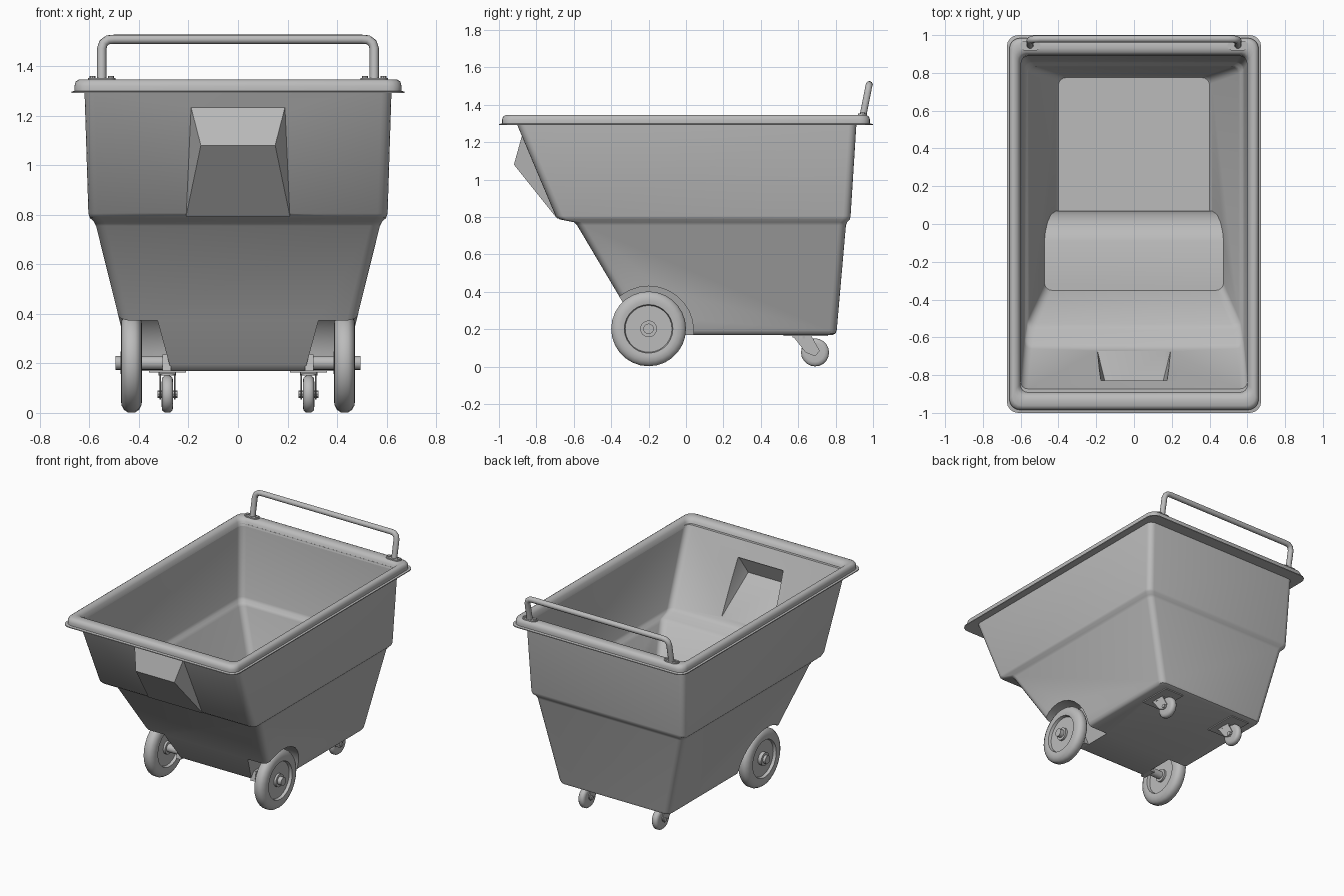
import bpy, bmesh
from math import sin, cos, pi, radians
from mathutils import Vector

cube = bpy.data.objects.get("Cube")
if cube:
    bpy.data.objects.remove(cube, do_unlink=True)

grey = bpy.data.materials.new("plain grey")
grey.use_nodes = True
grey.diffuse_color = (0.5, 0.5, 0.5, 1)
grey.node_tree.nodes["Principled BSDF"].inputs["Base Color"].default_value = (0.5, 0.5, 0.5, 1)


def make(name, bm, angle=35):
    bmesh.ops.recalc_face_normals(bm, faces=bm.faces)
    mesh = bpy.data.meshes.new(name)
    bm.to_mesh(mesh)
    bm.free()
    mesh.materials.append(grey)
    obj = bpy.data.objects.new(name, mesh)
    bpy.context.collection.objects.link(obj)
    smooth(obj, angle)
    return obj


def smooth(obj, angle=35):
    bpy.ops.object.select_all(action="DESELECT")
    bpy.context.view_layer.objects.active = obj
    obj.select_set(True)
    bpy.ops.object.shade_smooth_by_angle(angle=radians(angle))


def skin(bm, rings, closed=False):
    """Bridge equal-length rings of points; cap the ends unless closed."""
    loops = [[bm.verts.new(p) for p in ring] for ring in rings]
    n = len(loops[0])
    pairs = list(zip(loops, loops[1:])) + ([(loops[-1], loops[0])] if closed else [])
    for a, b in pairs:
        for i in range(n):
            j = (i + 1) % n
            bm.faces.new((a[i], a[j], b[j], b[i]))
    if not closed:
        bm.faces.new(loops[0])
        bm.faces.new(loops[-1])


def rounded_rect(z, hx, front, back, r=0.04, steps=4):
    pts = []
    corners = ((hx, back, 0), (-hx, back, 1), (-hx, front, 2), (hx, front, 3))
    for x, y, quarter in corners:
        cx = x - r if x > 0 else x + r
        cy = y - r if y == back else y + r
        for k in range(steps + 1):
            a = (quarter + k / steps) * pi / 2
            pts.append((cx + r * cos(a), cy + r * sin(a), z))
    return pts


def loft(name, levels, closed=False, angle=35):
    bm = bmesh.new()
    skin(bm, [rounded_rect(*lv) for lv in levels], closed)
    return make(name, bm, angle)


def hull(name, half_points):
    bm = bmesh.new()
    for x, y, z in half_points:
        bm.verts.new((x, y, z))
        bm.verts.new((-x, y, z))
    bmesh.ops.convex_hull(bm, input=bm.verts)
    return make(name, bm)


def prism(name, profile, x_in, x_out):
    """Extrude a (y, z) profile along x; x_in and x_out may depend on z."""
    bm = bmesh.new()
    skin(bm, [[(f(z), y, z) for y, z in profile] for f in (x_in, x_out)])
    return make(name, bm)


def combine(target, tool, operation):
    mod = target.modifiers.new("cut", "BOOLEAN")
    mod.operation, mod.solver, mod.object = operation, "EXACT", tool
    bpy.context.view_layer.objects.active = target
    bpy.ops.object.modifier_apply(modifier=mod.name)
    bpy.data.objects.remove(tool, do_unlink=True)


def lathe(name, profile, centre, n=28, axis="x", angle=35):
    """Spin (offset along axis, radius) pairs around an axis."""
    bm = bmesh.new()
    c = Vector(centre)
    rings = []
    for off, r in profile:
        ring = [(off, r * cos(2 * pi * k / n), r * sin(2 * pi * k / n)) for k in range(n)]
        rings.append([c + Vector(p if axis == "x" else (p[1], p[2], p[0])) for p in ring])
    skin(bm, rings)
    return make(name, bm, angle)


def rod(name, centre, start, end, r, axis="x", n=16):
    return lathe(name, ((start, r), (end, r)), centre, n, axis)


# Tub: outer solid with the front pouch, minus the inner volume and wheel wells
tub = loft("tub", (
    (0.17, 0.41, -0.22, 0.785), (0.178, 0.425, -0.237, 0.8), (0.195, 0.434, -0.25, 0.806),
    (0.755, 0.573, -0.582, 0.855), (0.772, 0.582, -0.6, 0.862), (0.787, 0.598, -0.675, 0.876),
    (0.805, 0.604, -0.697, 0.88), (1.31, 0.62, -0.91, 0.912)))
combine(tub, hull("pouch", (
    (0.19, -0.877, 1.235), (0.15, -0.92, 1.08), (0.21, -0.69, 0.792),
    (0.19, -0.75, 1.235), (0.21, -0.6, 0.792))), "UNION")

cavity = loft("cavity", (
    (0.195, 0.40, -0.2, 0.775), (0.21, 0.412, -0.21, 0.785),
    (0.765, 0.553, -0.53, 0.833), (0.782, 0.565, -0.56, 0.84), (0.797, 0.576, -0.635, 0.855),
    (0.815, 0.582, -0.66, 0.86), (1.36, 0.604, -0.894, 0.896)))
hump = prism("hump", ((-0.6, 0.1), (0.07, 0.1), (0.068, 0.22), (0.05, 0.32), (0.01, 0.39),
                      (-0.04, 0.435), (-0.09, 0.455), (-0.6, 0.455)),
             lambda z: -0.8, lambda z: 0.8)
combine(cavity, hump, "DIFFERENCE")
combine(cavity, hull("pouch_hollow", (
    (0.175, -0.835, 1.205), (0.14, -0.89, 1.085), (0.2, -0.645, 0.812),
    (0.175, -0.7, 1.205), (0.2, -0.55, 0.812))), "UNION")
combine(tub, cavity, "DIFFERENCE")

arch = [(-0.2 + 0.24 * cos(k * pi / 14), 0.195 + 0.235 * sin(k * pi / 14)) for k in range(15)]
arch += [(-0.44, 0.1), (0.042, 0.1)]
for side in (1, -1):
    well = prism("wheel_well", arch, lambda z: side * (0.27 + (z - 0.17) * 0.27),
                 lambda z: side * 0.8)
    combine(tub, well, "DIFFERENCE")
smooth(tub, 35)

# Rolled rim with a thin lower lip
loft("rim", (
    (1.295, 0.598, -0.888, 0.89, 0.04), (1.325, 0.605, -0.895, 0.897, 0.04),
    (1.341, 0.618, -0.91, 0.91, 0.045), (1.346, 0.632, -0.93, 0.93, 0.05),
    (1.346, 0.643, -0.962, 0.962, 0.05), (1.338, 0.655, -0.977, 0.977, 0.055),
    (1.32, 0.66, -0.984, 0.984, 0.055), (1.3, 0.66, -0.984, 0.984, 0.055),
    (1.297, 0.673, -1, 1, 0.06), (1.291, 0.673, -1, 1, 0.06)), closed=True, angle=50)

# Push handle: bent tube
curve = bpy.data.curves.new("handle_path", "CURVE")
curve.dimensions = "3D"
curve.bevel_depth, curve.bevel_resolution, curve.use_fill_caps = 0.019, 3, True
spline = curve.splines.new("POLY")
half = [(0.55, 0.945, 1.335), (0.55, 0.972, 1.47), (0.543, 0.976, 1.493), (0.525, 0.979, 1.506),
        (0.5, 0.98, 1.508)]
path = half + [(-x, y, z) for x, y, z in reversed(half)]
spline.points.add(len(path) - 1)
for point, co in zip(spline.points, path):
    point.co = (*co, 1)
temp = bpy.data.objects.new("handle_path", curve)
bpy.context.collection.objects.link(temp)
bpy.context.view_layer.update()
bm = bmesh.new()
bm.from_mesh(temp.to_mesh())
bpy.data.objects.remove(temp, do_unlink=True)
make("handle", bm, 50)

for side, label in ((1, "left"), (-1, "right")):
    # Handle feet with bolts
    loft(label + "_handle_foot", [(z, 0.055, -0.024, 0.024, 0.023) for z in (1.34, 1.352)]
         ).location = (side * 0.55, 0.943, 0)
    for dx in (-0.037, 0.037):
        rod(label + "_foot_bolt", (side * 0.55 + dx, 0.943, 1.35), 0, 0.009, 0.012, "z", 8)

    # Large wheel with recessed disc, hub and axle
    outer = [(0.02, 0.125), (0.04, 0.13), (0.043, 0.15), (0.04, 0.172), (0.03, 0.19), (0.015, 0.2)]
    profile = [(-x, r) for x, r in outer] + [(x, r) for x, r in reversed(outer)]
    wheel = (side * 0.43, -0.2, 0.202)
    lathe(label + "_wheel", profile, wheel, 28, "x", 40)
    rod(label + "_wheel_hub", wheel, -0.045, 0.035, 0.045)
    rod(label + "_axle", (0, -0.2, 0.202), side * 0.2, side * 0.494, 0.028)
    prism(label + "_axle_bracket", ((-0.25, 0.17), (-0.15, 0.17), (-0.165, 0.235), (-0.235, 0.235)),
          lambda z: side * 0.27, lambda z: side * 0.305)

    # Swivel caster: plate, stem, fork, wheel and pin
    x = side * 0.285
    prism(label + "_caster_plate", ((0.52, 0.163), (0.76, 0.163), (0.76, 0.172), (0.52, 0.172)),
          lambda z: x - 0.075, lambda z: x + 0.075)
    rod(label + "_caster_stem", (x, 0.62, 0.15), 0, 0.015, 0.035, "z")
    for s in (-1, 1):
        prism(label + "_caster_fork",
              ((0.57, 0.165), (0.67, 0.165), (0.715, 0.085), (0.69, 0.055), (0.64, 0.075)),
              lambda z: x + s * 0.026, lambda z: x + s * 0.032)
    prism(label + "_caster_fork_top", ((0.57, 0.157), (0.67, 0.157), (0.67, 0.165), (0.57, 0.165)),
          lambda z: x - 0.032, lambda z: x + 0.032)
    lathe(label + "_caster_wheel", ((-0.023, 0.05), (-0.021, 0.066), (-0.01, 0.075), (0.01, 0.075),
                                    (0.021, 0.066), (0.023, 0.05)), (x, 0.69, 0.076), 20, "x", 50)
    rod(label + "_caster_pin", (x, 0.69, 0.076), -0.04, 0.04, 0.015, "x", 8)
